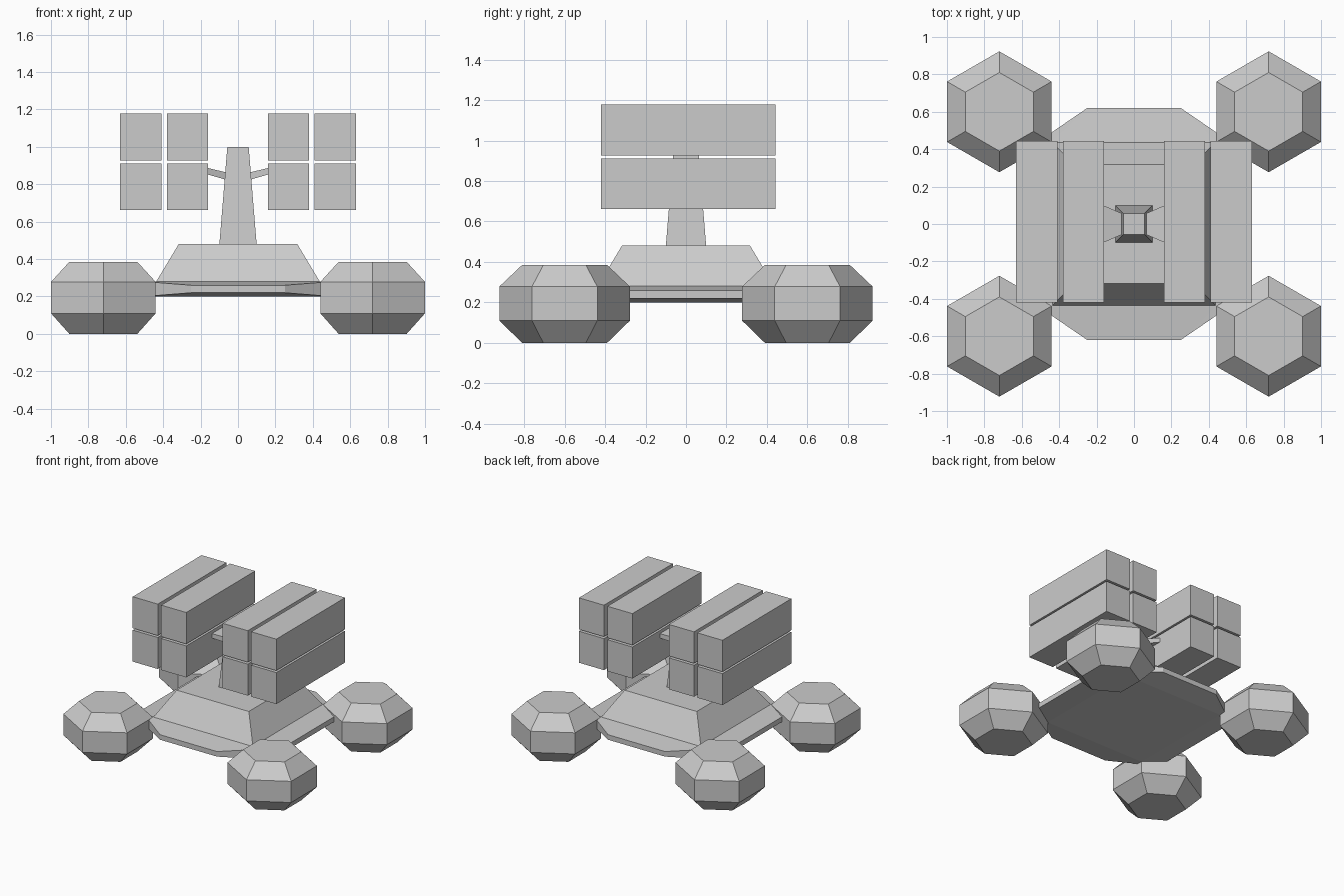
import bpy, bmesh
from math import cos, sin, pi

cube = bpy.data.objects.get("Cube")
if cube:
    bpy.data.objects.remove(cube, do_unlink=True)

grey = bpy.data.materials.new("hull_grey")
grey.use_nodes = True
colour = (0.6, 0.6, 0.6, 1)
grey.diffuse_color = colour
grey.node_tree.nodes["Principled BSDF"].inputs["Base Color"].default_value = colour


def loft(name, rings):
    """Skin a stack of equally sized rings and cap both ends."""
    bm = bmesh.new()
    loops = [[bm.verts.new(p) for p in ring] for ring in rings]
    n = len(loops[0])
    for low, high in zip(loops, loops[1:]):
        for i in range(n):
            j = (i + 1) % n
            bm.faces.new((low[i], low[j], high[j], high[i]))
    bm.faces.new(loops[0][::-1])
    bm.faces.new(loops[-1])
    bmesh.ops.recalc_face_normals(bm, faces=bm.faces)
    mesh = bpy.data.meshes.new(name)
    bm.to_mesh(mesh)
    bm.free()
    mesh.materials.append(grey)
    obj = bpy.data.objects.new(name, mesh)
    bpy.context.collection.objects.link(obj)
    return obj


def rect(x0, x1, y0, y1, z):
    return [(x0, y0, z), (x1, y0, z), (x1, y1, z), (x0, y1, z)]


def square(r, z):
    return rect(-r, r, -r, r, z)


def rim_ring(level):
    """Chamfered rim outline; level is 1 for the upper edge, -1 for the lower."""
    quarter = [(0.60, 0.37, 0.02), (0.44, 0.49, 0.035), (0.25, 0.62, 0.02)]
    ring = []
    for sx, sy in ((1, 1), (-1, 1), (-1, -1), (1, -1)):
        pts = quarter if sx * sy > 0 else quarter[::-1]
        ring += [(sx * x, sy * y, 0.24 + level * h) for x, y, h in pts]
    return ring


def inner_ring(z):
    """Square with tripled corners, matching the rim's point count."""
    r = 0.44
    return [(sx * r, sy * r, z)
            for sx, sy in ((1, 1), (-1, 1), (-1, -1), (1, -1)) for _ in range(3)]


# Base: spreading rim with a sloped deck above it
rim = loft("base_rim", [inner_ring(0.20), rim_ring(-1), rim_ring(1), inner_ring(0.28)])
bm = bmesh.new()
bm.from_mesh(rim.data)
bmesh.ops.remove_doubles(bm, verts=bm.verts, dist=0.0005)
bmesh.ops.recalc_face_normals(bm, faces=bm.faces)
bm.to_mesh(rim.data)
bm.free()
loft("sloped_deck", [square(0.44, 0.275), square(0.317, 0.48)])

# Central tapered mast
loft("mast", [square(0.10, 0.475), square(0.057, 1.0)])

# Hexagonal foot pods
pod_profile = [(0.21, 0), (0.323, 0.11), (0.323, 0.278), (0.21, 0.385)]
for side, sx in (("left", 1), ("right", -1)):
    for end, sy in (("front", -1), ("back", 1)):
        loft(f"{end}_{side}_pod", [
            [(sx * 0.72 + r * cos(pi / 6 + i * pi / 3),
              sy * 0.60 + r * sin(pi / 6 + i * pi / 3), z) for i in range(6)]
            for r, z in pod_profile])

    # Flared arm joining the mast to the boxes
    def arm_end(x, y, z0, z1):
        return [(sx * x, -y, z0), (sx * x, y, z0), (sx * x, y, z1), (sx * x, -y, z1)]

    loft(f"{side}_arm", [arm_end(0.05, 0.05, 0.82, 0.86), arm_end(0.165, 0.10, 0.853, 0.888)])

    # Two by two stack of long boxes
    for column, x in (("inner", 0.16), ("outer", 0.41)):
        for row, z in (("lower", 0.662), ("upper", 0.927)):
            a, b = sorted((sx * x, sx * (x + 0.22)))
            loft(f"{side}_{column}_{row}_box",
                 [rect(a, b, -0.42, 0.443, z), rect(a, b, -0.42, 0.443, z + 0.25)])
